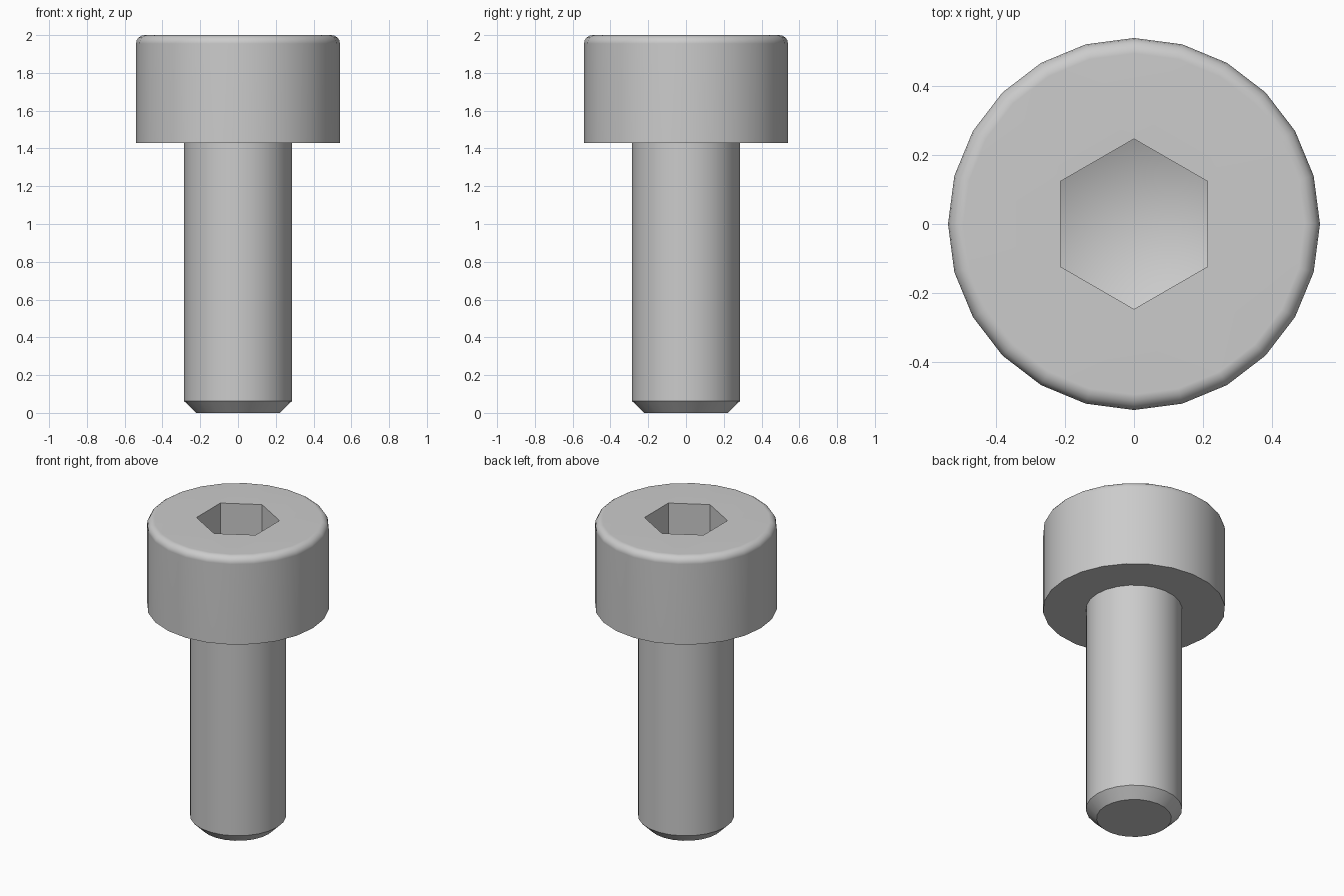
import bpy
import bmesh
from math import pi, sin, cos, radians

cube = bpy.data.objects.get("Cube")
if cube:
    bpy.data.objects.remove(cube, do_unlink=True)

SIDES = 24
HEAD_R, SHAFT_R, FILLET = 0.54, 0.285, 0.045
HEAD_Z, TOP_Z = 1.43, 2.0
SOCKET_R, SOCKET_Z, SOCKET_TIP = 0.247, 1.72, 1.60

steel = bpy.data.materials.new("grey steel")
steel.use_nodes = True
colour = (0.6, 0.6, 0.6, 1)
steel.diffuse_color = colour
steel.node_tree.nodes["Principled BSDF"].inputs["Base Color"].default_value = colour

bm = bmesh.new()


def ring(radius, z, sides=SIDES, start=0.0):
    return [bm.verts.new((radius * cos(start + 2 * pi * i / sides),
                          radius * sin(start + 2 * pi * i / sides), z))
            for i in range(sides)]


def loft(lower, upper):
    n = len(lower)
    for i in range(n):
        j = (i + 1) % n
        bm.faces.new((lower[i], lower[j], upper[j], upper[i]))


def loop_edges(loop):
    return [bm.edges.get((loop[i - 1], loop[i])) for i in range(len(loop))]


# Outer profile: chamfered tip, shaft, underside of head, side and rounded rim
profile = [(0.222, 0), (SHAFT_R, 0.062), (SHAFT_R, HEAD_Z), (HEAD_R, HEAD_Z)]
for k in range(5):
    a = k * pi / 8
    profile.append((HEAD_R - FILLET + FILLET * cos(a),
                    TOP_Z - FILLET + FILLET * sin(a)))
rings = [ring(r, z) for r, z in profile]
for lower, upper in zip(rings, rings[1:]):
    loft(lower, upper)
bm.faces.new(rings[0][::-1])

# Hexagonal socket with a conical floor
mouth = ring(SOCKET_R, TOP_Z, 6, pi / 2)
floor = ring(SOCKET_R, SOCKET_Z, 6, pi / 2)
loft(mouth, floor)
tip = bm.verts.new((0, 0, SOCKET_TIP))
for i in range(6):
    bm.faces.new((floor[i - 1], floor[i], tip))

# Flat top joining the rim to the socket
bmesh.ops.bridge_loops(bm, edges=loop_edges(rings[-1]) + loop_edges(mouth))
bmesh.ops.recalc_face_normals(bm, faces=bm.faces[:])

mesh = bpy.data.meshes.new("socket_head_bolt")
bm.to_mesh(mesh)
bm.free()
mesh.materials.append(steel)
bolt = bpy.data.objects.new("socket_head_bolt", mesh)
bpy.context.collection.objects.link(bolt)

# Smooth curved walls, crisp edges and an evenly shaded flat top
bpy.ops.object.select_all(action="DESELECT")
bolt.select_set(True)
bpy.context.view_layer.objects.active = bolt
bpy.ops.object.shade_smooth_by_angle(angle=radians(35))
weighted = bolt.modifiers.new("even_shading", "WEIGHTED_NORMAL")
weighted.keep_sharp = True
